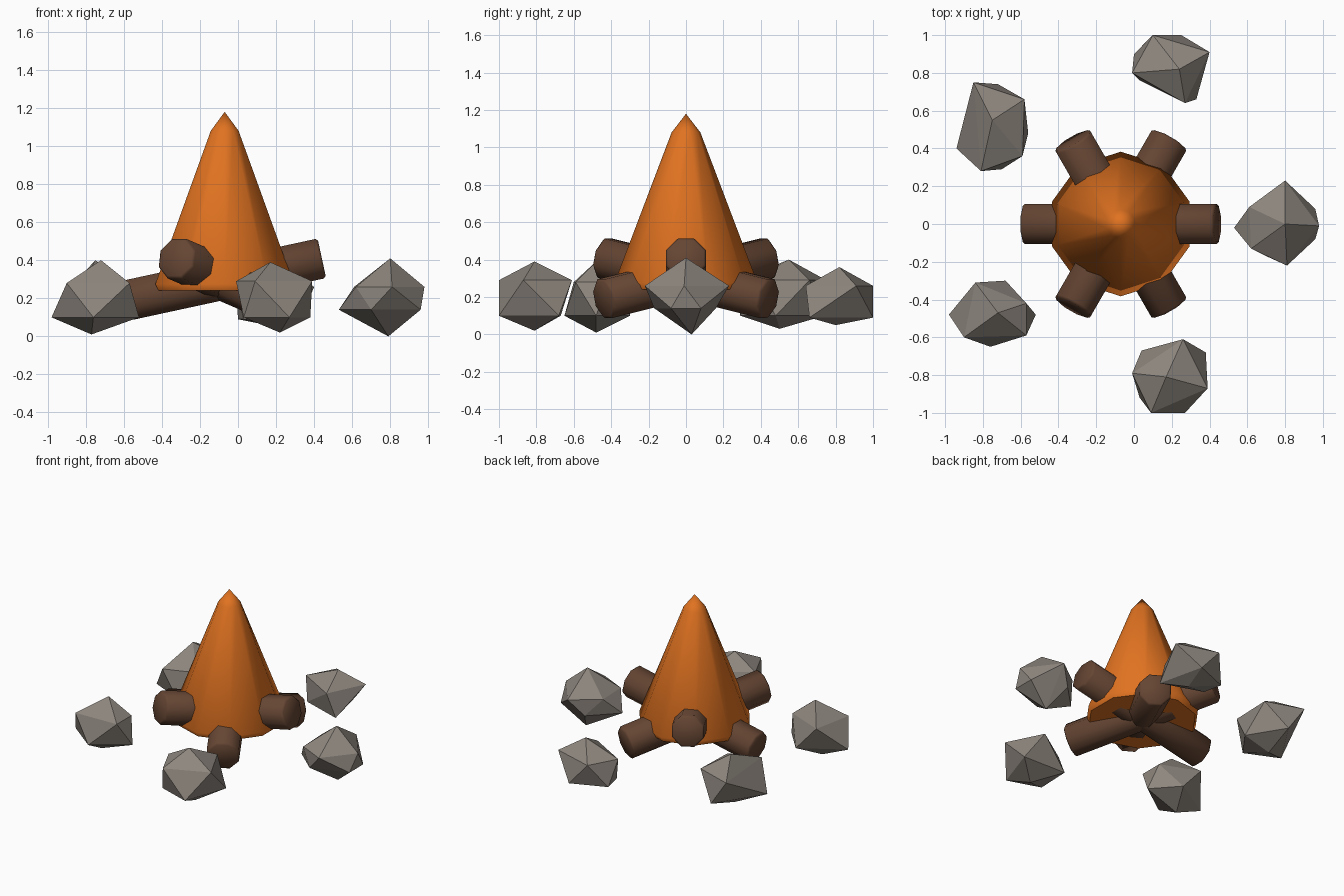
import bpy, bmesh
from math import sin, cos, pi, radians
from mathutils import Matrix

if "Cube" in bpy.data.objects:
    bpy.data.objects.remove(bpy.data.objects["Cube"])

CX = -0.07  # fire axis, slightly left of the stone ring


def material(name, rgb):
    m = bpy.data.materials.new(name)
    m.diffuse_color = (*rgb, 1)
    m.use_nodes = True
    m.node_tree.nodes["Principled BSDF"].inputs["Base Color"].default_value = m.diffuse_color
    return m


ORANGE = material("flame_orange", (0.75, 0.17, 0.015))
BROWN = material("bark_brown", (0.13, 0.06, 0.033))
STONE = material("stone_grey", (0.27, 0.24, 0.21))


def finish(name, bm, mat, smooth_angle=None):
    bmesh.ops.recalc_face_normals(bm, faces=bm.faces[:])
    me = bpy.data.meshes.new(name)
    bm.to_mesh(me)
    bm.free()
    ob = bpy.data.objects.new(name, me)
    bpy.context.collection.objects.link(ob)
    me.materials.append(mat)
    if smooth_angle:
        bpy.ops.object.select_all(action='DESELECT')
        bpy.context.view_layer.objects.active = ob
        ob.select_set(True)
        bpy.ops.object.shade_smooth_by_angle(angle=radians(smooth_angle))
    return ob


# Flame: ten-sided cone with a blunter tip and a small rounded rim
bm = bmesh.new()
N = 10
rings = []
for r, z in [(0.365, 0.24), (0.383, 0.275), (0.077, 1.08)]:
    rings.append([bm.verts.new((CX + r * cos(pi / 2 + 2 * pi * i / N),
                                r * sin(pi / 2 + 2 * pi * i / N), z)) for i in range(N)])
tip = bm.verts.new((CX, 0, 1.18))
bm.faces.new(rings[0])
for i in range(N):
    j = (i + 1) % N
    for a, b in zip(rings, rings[1:]):
        bm.faces.new((a[i], a[j], b[j], b[i]))
    bm.faces.new((rings[-1][i], rings[-1][j], tip))
finish("flame", bm, ORANGE, 50)

# Logs: three tilted cylinders crossing under the flame
for k in range(3):
    bm = bmesh.new()
    bmesh.ops.create_cone(bm, cap_ends=True, segments=8, radius1=0.115, radius2=0.115, depth=1.045)
    rims = [e for e in bm.edges if abs(e.verts[0].co.z - e.verts[1].co.z) < 1e-4]
    bmesh.ops.bevel(bm, geom=rims, offset=0.012, segments=1, affect='EDGES')
    bm.transform(Matrix.Translation((CX, 0, 0.3))
                 @ Matrix.Rotation(k * 2 * pi / 3, 4, 'Z')
                 @ Matrix.Rotation(radians(90 - 12.2), 4, 'Y')
                 @ Matrix.Rotation(pi / 8, 4, 'Z'))
    finish(f"log_{k + 1}", bm, BROWN, 50)

# Stones: plan outline with alternating heights, a peak and a bottom point, wrapped in a hull
stones = [
    ("stone_right", (0.80, 0.0, 0.41), (0.79, 0.03, 0.0), 0.26, 0.14,
     [(0.80, 0.23), (0.96, 0.08), (0.98, -0.01), (0.96, -0.08), (0.81, -0.22),
      (0.70, -0.17), (0.62, -0.13), (0.53, -0.02), (0.61, 0.09), (0.71, 0.16)]),
    ("stone_back", (0.24, 0.82, 0.36), (0.20, 0.80, 0.05), 0.26, 0.09,
     [(0.10, 1.0), (0.25, 1.0), (0.40, 0.91), (0.33, 0.66),
      (0.27, 0.64), (0.03, 0.76), (-0.01, 0.80), (0.0, 0.90)]),
    ("stone_back_left", (-0.75, 0.55, 0.40), (-0.75, 0.50, 0.03), 0.29, 0.10,
     [(-0.85, 0.75), (-0.72, 0.74), (-0.58, 0.66), (-0.56, 0.48),
      (-0.59, 0.36), (-0.70, 0.29), (-0.81, 0.28), (-0.94, 0.40)]),
    ("stone_front_left", (-0.72, -0.47, 0.40), (-0.77, -0.48, 0.01), 0.28, 0.10,
     [(-0.84, -0.31), (-0.68, -0.30), (-0.57, -0.42), (-0.52, -0.48), (-0.57, -0.59),
      (-0.76, -0.65), (-0.90, -0.60), (-0.98, -0.48)]),
    ("stone_front", (0.17, -0.81, 0.39), (0.22, -0.81, 0.02), 0.29, 0.10,
     [(0.26, -0.61), (0.38, -0.68), (0.39, -0.87), (0.27, -1.0),
      (0.09, -1.0), (0.03, -0.92), (-0.01, -0.79), (0.04, -0.67)]),
]
for name, peak, base, high, low, outline in stones:
    bm = bmesh.new()
    for i, (x, y) in enumerate(outline):
        bm.verts.new((x, y, low if i % 2 else high))
    bm.verts.new(peak)
    bm.verts.new(base)
    hull = bmesh.ops.convex_hull(bm, input=bm.verts[:])
    loose = [v for v in bm.verts if not v.link_faces]
    bmesh.ops.delete(bm, geom=loose, context='VERTS')
    finish(name, bm, STONE)
